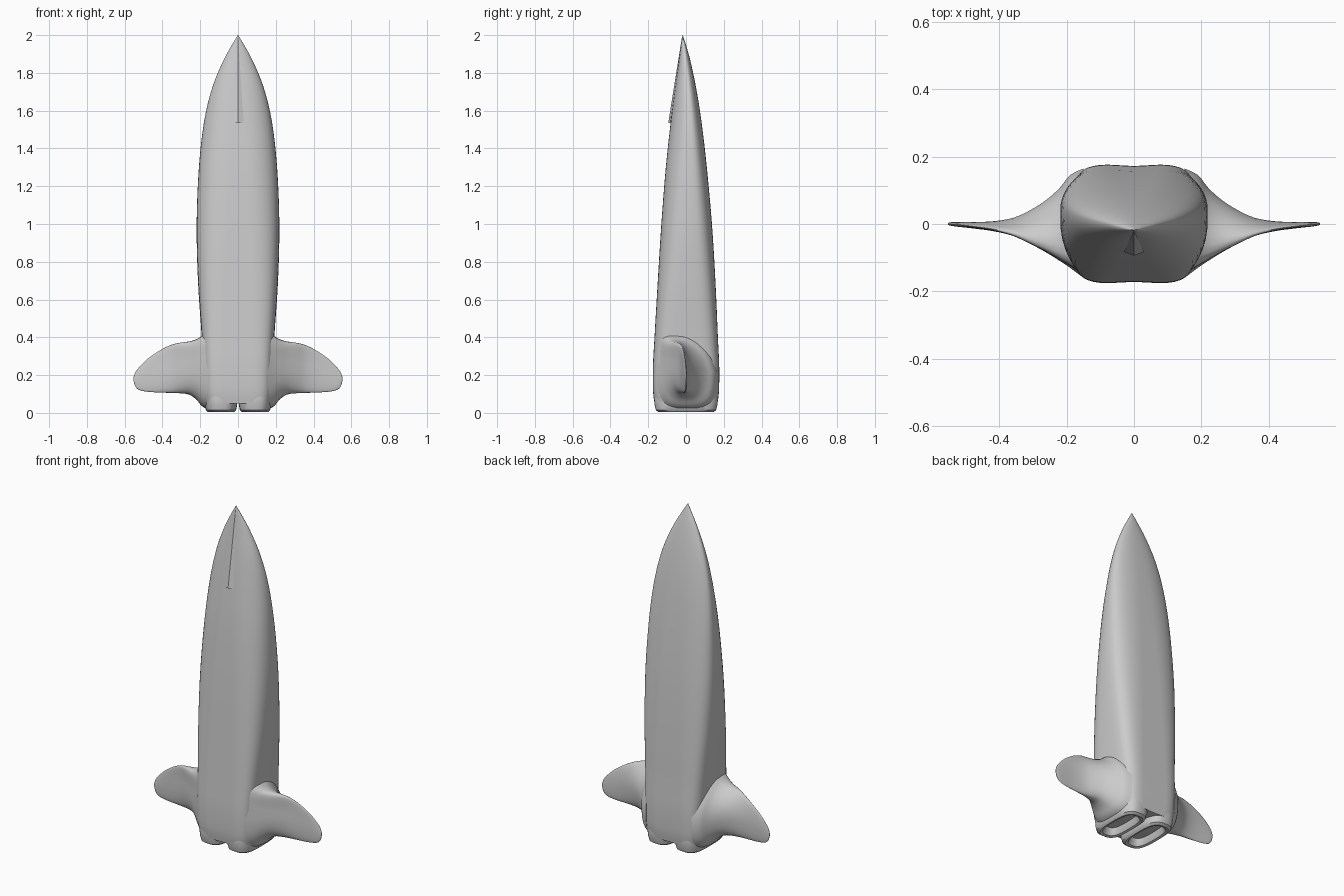
import bpy, bmesh, math
from mathutils import Vector


def loft(name, rings, angle=40):
    """Skin a list of closed rings and cap both ends."""
    bm = bmesh.new()
    vr = [[bm.verts.new(p) for p in r] for r in rings]
    n = len(vr[0])
    for a, b in zip(vr, vr[1:]):
        for i in range(n):
            j = (i + 1) % n
            bm.faces.new((a[i], a[j], b[j], b[i]))
    bm.faces.new(vr[0][::-1])
    bm.faces.new(vr[-1])
    bmesh.ops.recalc_face_normals(bm, faces=bm.faces)
    me = bpy.data.meshes.new(name)
    bm.to_mesh(me)
    bm.free()
    ob = bpy.data.objects.new(name, me)
    bpy.context.collection.objects.link(ob)
    bpy.ops.object.select_all(action='DESELECT')
    bpy.context.view_layer.objects.active = ob
    ob.select_set(True)
    bpy.ops.object.shade_smooth_by_angle(angle=math.radians(angle))
    return ob


def super_ellipse(a, b, e, n=48):
    pts = []
    for i in range(n):
        t = 2 * math.pi * i / n
        c, s = math.cos(t), math.sin(t)
        pts.append((a * math.copysign(abs(c) ** (2 / e), c),
                    b * math.copysign(abs(s) ** (2 / e), s)))
    return pts


def smooth_rows(rows, steps=4):
    """Catmull-Rom interpolation of rows of numbers."""
    out = []
    for i in range(len(rows) - 1):
        p0, p1 = rows[max(i - 1, 0)], rows[i]
        p2, p3 = rows[i + 1], rows[min(i + 2, len(rows) - 1)]
        for k in range(steps):
            t = k / steps
            out.append([0.5 * (2 * b + (c - a) * t + (2 * a - 5 * b + 4 * c - d) * t * t
                               + (3 * b - a - 3 * c + d) * t ** 3)
                        for a, b, c, d in zip(p0, p1, p2, p3)])
    out.append(list(rows[-1]))
    return out


# Hull: z, half width, front y, widest y, back y, squareness
hull = [
    (0.05, 0.172, -0.168, 0.000, 0.168, 4.5),
    (0.12, 0.180, -0.176, 0.000, 0.176, 4.8),
    (0.25, 0.184, -0.176, 0.000, 0.177, 4.8),
    (0.40, 0.192, -0.168, 0.005, 0.170, 4.4),
    (0.70, 0.212, -0.151, 0.020, 0.157, 3.5),
    (1.00, 0.219, -0.133, 0.030, 0.139, 2.9),
    (1.30, 0.207, -0.110, 0.032, 0.112, 2.5),
    (1.54, 0.180, -0.084, 0.026, 0.084, 2.2),
    (1.72, 0.137, -0.060, 0.014, 0.055, 2.1),
    (1.86, 0.080, -0.039, 0.000, 0.025, 2.0),
    (1.95, 0.031, -0.026, -0.012, 0.000, 2.0),
    (2.00, 0.001, -0.019, -0.018, -0.017, 2.0),
]
rings = []
for z, w, yf, ym, yb, e in smooth_rows(hull):
    ring = []
    for x, y in super_ellipse(w, 1, e):
        pinch = 1 - 0.03 * math.exp(-(x / 0.05) ** 2)
        ring.append((x, ym + y * ((yb - ym) if y > 0 else (ym - yf)) * pinch, z))
    rings.append(ring)
loft("hull", rings)

# Twin engine nozzles with recessed oval openings: z, half width, half depth
nozzle = [(0.14, 0.085, 0.162), (0.08, 0.087, 0.170), (0.04, 0.085, 0.166),
          (0.014, 0.080, 0.159), (0.004, 0.068, 0.144), (0.008, 0.055, 0.128),
          (0.022, 0.048, 0.118), (0.046, 0.042, 0.108)]
for side, label in ((-1, "left"), (1, "right")):
    loft("nozzle_" + label,
         [[(side * 0.090 + x, y, z) for x, y in super_ellipse(w, d, 3, 40)]
          for z, w, d in nozzle])

# Side fins: x, bottom z, top z, front y, back y, lean of upper edge, squareness
fin = [
    (0.150, 0.015, 0.43, -0.160, 0.165, -0.060, 3.4),
    (0.190, 0.035, 0.408, -0.130, 0.145, -0.065, 3.1),
    (0.220, 0.070, 0.390, -0.110, 0.108, -0.060, 2.8),
    (0.260, 0.097, 0.378, -0.085, 0.072, -0.050, 2.5),
    (0.310, 0.104, 0.371, -0.058, 0.040, -0.036, 2.3),
    (0.360, 0.106, 0.358, -0.035, 0.018, -0.020, 2.2),
    (0.420, 0.108, 0.327, -0.021, 0.008, -0.008, 2.2),
    (0.480, 0.112, 0.285, -0.013, 0.006, -0.003, 2.2),
    (0.525, 0.122, 0.240, -0.008, 0.006, 0.0, 2.2),
    (0.545, 0.143, 0.212, -0.005, 0.005, 0.0, 2.2),
    (0.553, 0.170, 0.188, -0.002, 0.003, 0.0, 2.2),
]
for side, label in ((-1, "left"), (1, "right")):
    rings = []
    for x, z0, z1, y0, y1, lean, e in smooth_rows(fin, 3):
        ring = []
        for u, v in super_ellipse(1, 1, e, 32):
            y = (y0 + y1) / 2 + u * (y1 - y0) / 2 * (1 - 0.25 * max(v, 0))
            ring.append((side * x, y + lean * max(v, 0) ** 2, (z0 + z1) / 2 + v * (z1 - z0) / 2))
        rings.append(ring)
    loft("fin_" + label, rings, 60)

# Narrow creased wedge running down from the nose tip
tip = Vector((0, -0.020, 1.999))
base = [Vector(p) for p in ((-0.03, -0.083, 1.535), (0, -0.094, 1.535),
                            (0.03, -0.083, 1.535), (0, -0.07, 1.535))]
loft("nose_ridge", [base, [tip + (p - base[1]) * 0.01 for p in base]], 10)
